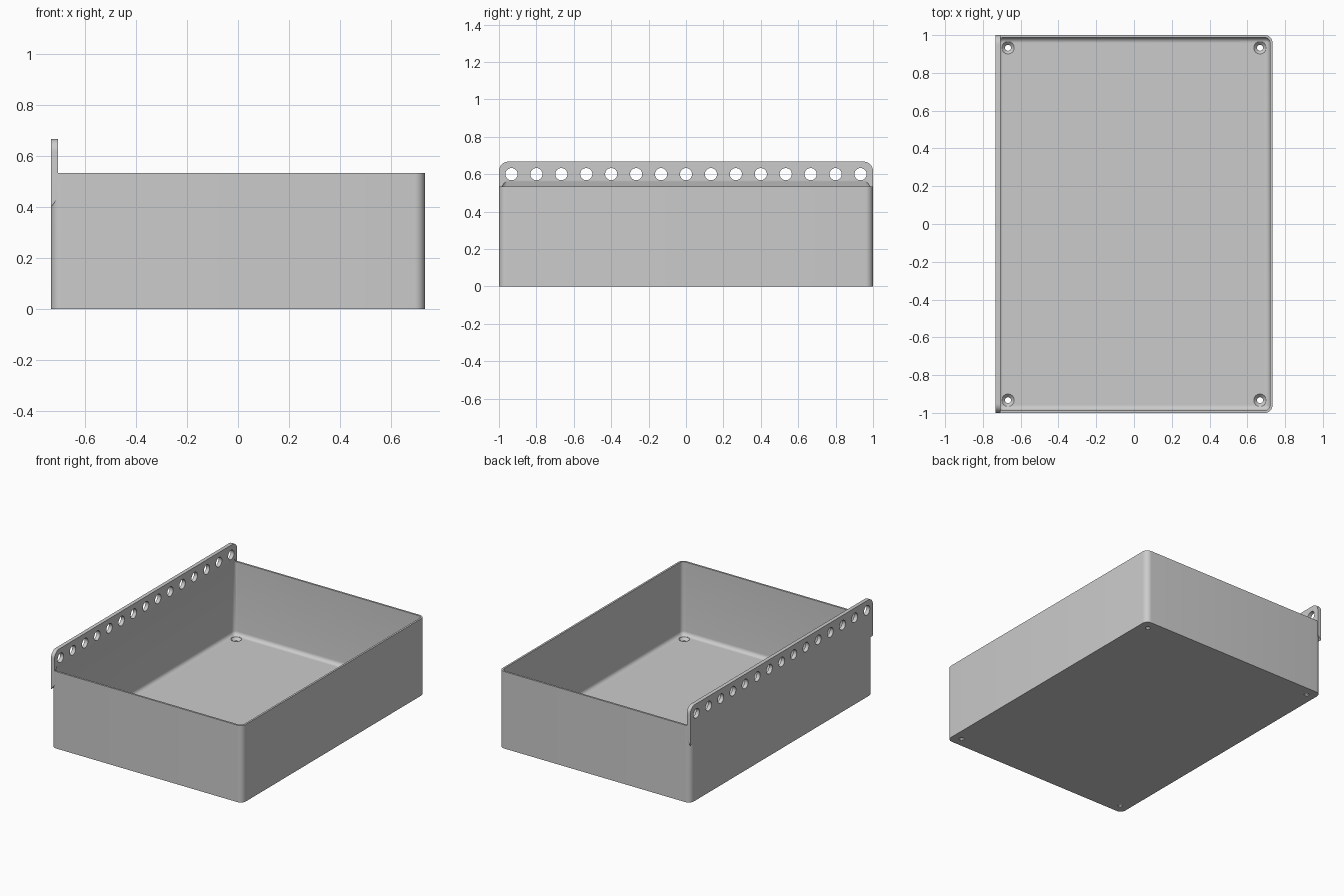
import bpy, bmesh
from math import sin, cos, pi, radians
from mathutils import Matrix, Vector

if "Cube" in bpy.data.objects:
    bpy.data.objects.remove(bpy.data.objects["Cube"])

HX, HY = 0.733, 1.0          # half width and half depth
RIM, TOP = 0.533, 0.667      # tray rim and rail top
WALL, FLOOR, RAIL = 0.0133, 0.0267, 0.0267
CORNER = 0.04

grey = bpy.data.materials.new("light grey")
grey.use_nodes = True
grey.diffuse_color = (0.6, 0.6, 0.6, 1)
grey.node_tree.nodes["Principled BSDF"].inputs["Base Color"].default_value = (0.6, 0.6, 0.6, 1)


def make_object(name, bm):
    bmesh.ops.recalc_face_normals(bm, faces=bm.faces)
    mesh = bpy.data.meshes.new(name)
    bm.to_mesh(mesh)
    bm.free()
    mesh.materials.append(grey)
    obj = bpy.data.objects.new(name, mesh)
    bpy.context.collection.objects.link(obj)
    return obj


def loft(name, rings):
    """Closed solid through rings that have equal point counts."""
    bm = bmesh.new()
    loops = [[bm.verts.new(p) for p in ring] for ring in rings]
    for a, b in zip(loops, loops[1:]):
        for i in range(len(a)):
            j = (i + 1) % len(a)
            bm.faces.new((a[i], a[j], b[j], b[i]))
    bm.faces.new(loops[0])
    bm.faces.new(loops[-1])
    return make_object(name, bm)


def rounded_ring(inset, z, steps=8):
    """Rounded rectangle at height z, inset from the outer wall."""
    r = max(CORNER - inset, 0.004)
    ring = []
    for k, (sx, sy) in enumerate([(1, 1), (-1, 1), (-1, -1), (1, -1)]):
        for i in range(steps + 1):
            a = (k + i / steps) * pi / 2
            ring.append((sx * (HX - inset - r) + r * cos(a),
                         sy * (HY - inset - r) + r * sin(a), z))
    return ring


def rail_ring(x, bottom, r=0.05, steps=8):
    """Rail outline with rounded upper corners."""
    ring = [(x, -HY, bottom), (x, HY, bottom)]
    for k, s in enumerate((1, -1)):
        for i in range(steps + 1):
            a = (k + i / steps) * pi / 2
            ring.append((x, s * (HY - r) + r * cos(a), TOP - r + r * sin(a)))
    return ring


def add_cone(bm, center, r1, r2, depth, rotation=Matrix()):
    bmesh.ops.create_cone(bm, cap_ends=True, segments=32, radius1=r1, radius2=r2,
                          depth=depth, matrix=Matrix.Translation(Vector(center)) @ rotation)


def combine(target, other, operation):
    mod = target.modifiers.new(operation.lower(), "BOOLEAN")
    mod.operation, mod.object, mod.solver = operation, other, "EXACT"
    bpy.ops.object.select_all(action="DESELECT")
    bpy.context.view_layer.objects.active = target
    target.select_set(True)
    bpy.ops.object.modifier_apply(modifier=mod.name)
    bpy.data.objects.remove(other)


# Outer body and the hanging rail, whose lower edge slopes into the wall
tray = loft("tray", [rounded_ring(0, 0), rounded_ring(0, RIM)])
rail = loft("hole_rail", [rail_ring(-HX, 0.40), rail_ring(-HX + RAIL, 0.435)])
combine(tray, rail, "UNION")

# Cavity with a filleted floor and a taper under the thicker rail
fillet = 0.0267
rings = []
for i in range(7):
    a = i / 6 * pi / 2
    rings.append(rounded_ring(WALL + fillet * (1 - sin(a)), FLOOR + fillet * (1 - cos(a))))
rings += [rounded_ring(WALL, 0.537), rounded_ring(WALL + 0.019, 0.57)]
combine(tray, loft("cavity_cutter", rings), "DIFFERENCE")

# Row of round holes along the rail
bm = bmesh.new()
for i in range(-7, 8):
    add_cone(bm, (-HX + RAIL / 2, i * 0.1333, 0.6), 0.0325, 0.0325, 0.1,
             Matrix.Rotation(pi / 2, 4, "Y"))
combine(tray, make_object("rail_hole_cutter", bm), "DIFFERENCE")

# Countersunk screw holes in the floor corners
for r1, r2, low, high in [(0.016, 0.016, -0.02, 0.1), (0.016, 0.034, 0.008, FLOOR),
                          (0.034, 0.034, FLOOR - 0.001, 0.06)]:
    bm = bmesh.new()
    for x in (-0.667, 0.667):
        for y in (-0.933, 0.933):
            add_cone(bm, (x, y, (low + high) / 2), r1, r2, high - low)
    combine(tray, make_object("screw_hole_cutter", bm), "DIFFERENCE")

bpy.ops.object.select_all(action="DESELECT")
tray.select_set(True)
bpy.context.view_layer.objects.active = tray
bpy.ops.object.shade_smooth_by_angle(angle=radians(30))
